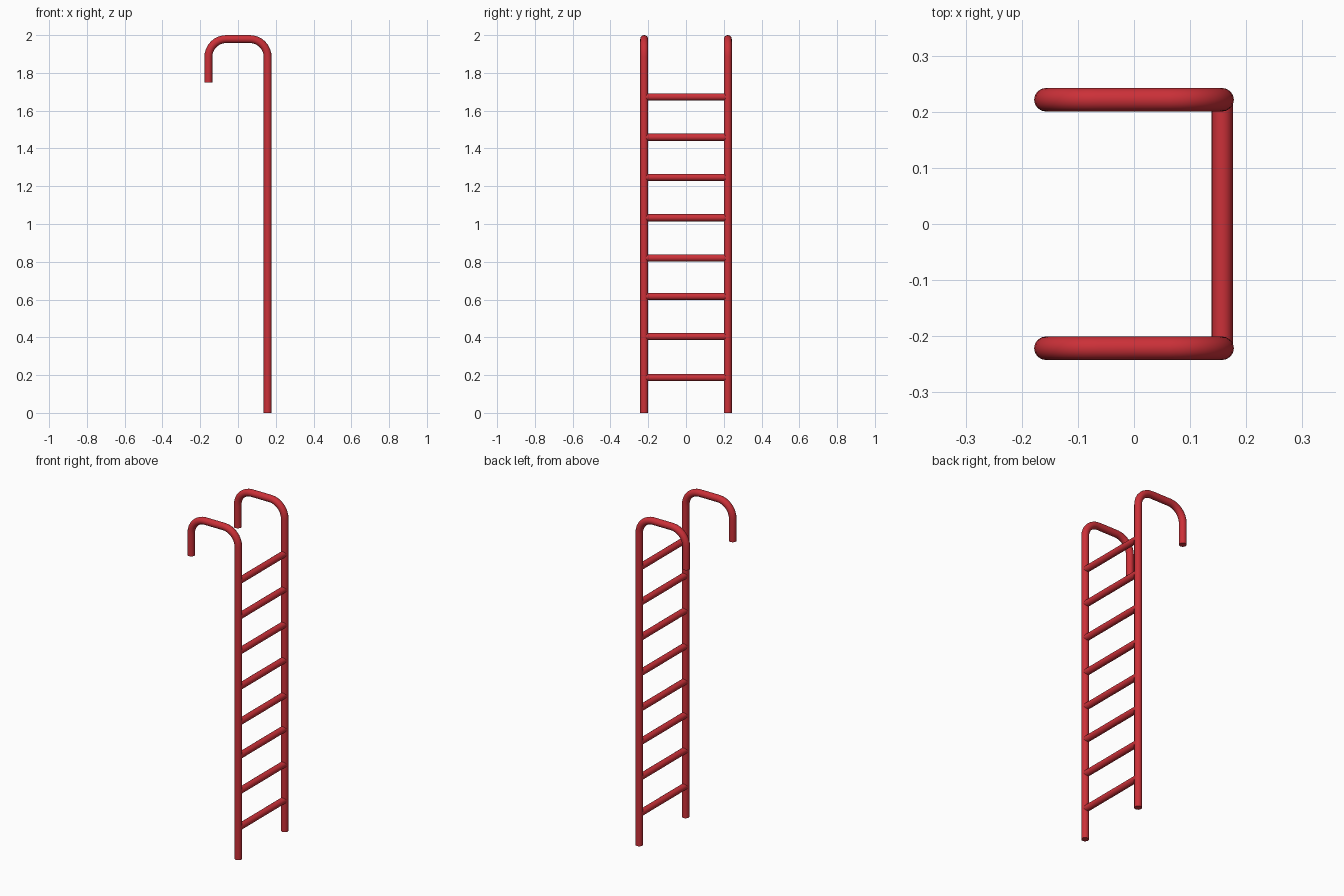
import bpy
from math import sin, cos, pi, radians

if "Cube" in bpy.data.objects:
    bpy.data.objects.remove(bpy.data.objects["Cube"])

RAIL_X, RAIL_Y = 0.157, 0.2215
RAIL_R, RUNG_R = 0.021, 0.019
TOP, HOOK_END, BEND = 1.979, 1.75, 0.095

red = bpy.data.materials.new("red_paint")
red.diffuse_color = (0.6, 0.03, 0.04, 1)
red.use_nodes = True
red.node_tree.nodes["Principled BSDF"].inputs["Base Color"].default_value = red.diffuse_color


def tube(name, points, radius):
    """Capped round tube swept along a list of points."""
    curve = bpy.data.curves.new(name, 'CURVE')
    curve.dimensions = '3D'
    curve.bevel_depth = radius
    curve.bevel_resolution = 6
    curve.use_fill_caps = True
    spline = curve.splines.new('POLY')
    spline.points.add(len(points) - 1)
    for p, co in zip(spline.points, points):
        p.co = (*co, 1)
    obj = bpy.data.objects.new(name, curve)
    bpy.context.collection.objects.link(obj)
    bpy.ops.object.select_all(action='DESELECT')
    obj.select_set(True)
    bpy.context.view_layer.objects.active = obj
    bpy.ops.object.convert(target='MESH')
    obj = bpy.context.object
    obj.data.materials.clear()
    obj.data.materials.append(red)
    bpy.ops.object.shade_smooth_by_angle(angle=radians(35))
    return obj


def bend(cx, start, steps=8):
    """Quarter circle in the xz plane, starting at the given angle."""
    return [(cx + BEND * cos(start + i * pi / 2 / steps),
             TOP - BEND + BEND * sin(start + i * pi / 2 / steps))
            for i in range(steps + 1)]


# Side rails with hooked tops
profile = ([(RAIL_X, 0)] + bend(RAIL_X - BEND, 0)
           + bend(BEND - RAIL_X, pi / 2) + [(-RAIL_X, HOOK_END)])
for side, y in (("front", -RAIL_Y), ("back", RAIL_Y)):
    tube(f"{side}_rail", [(x, y, z) for x, z in profile], RAIL_R)

# Rungs between the rails
heights = [0.187, 0.404, 0.617, 0.82, 1.033, 1.247, 1.459, 1.673]
for i, z in enumerate(heights, 1):
    tube(f"rung_{i}", [(RAIL_X, -RAIL_Y, z), (RAIL_X, RAIL_Y, z)], RUNG_R)
